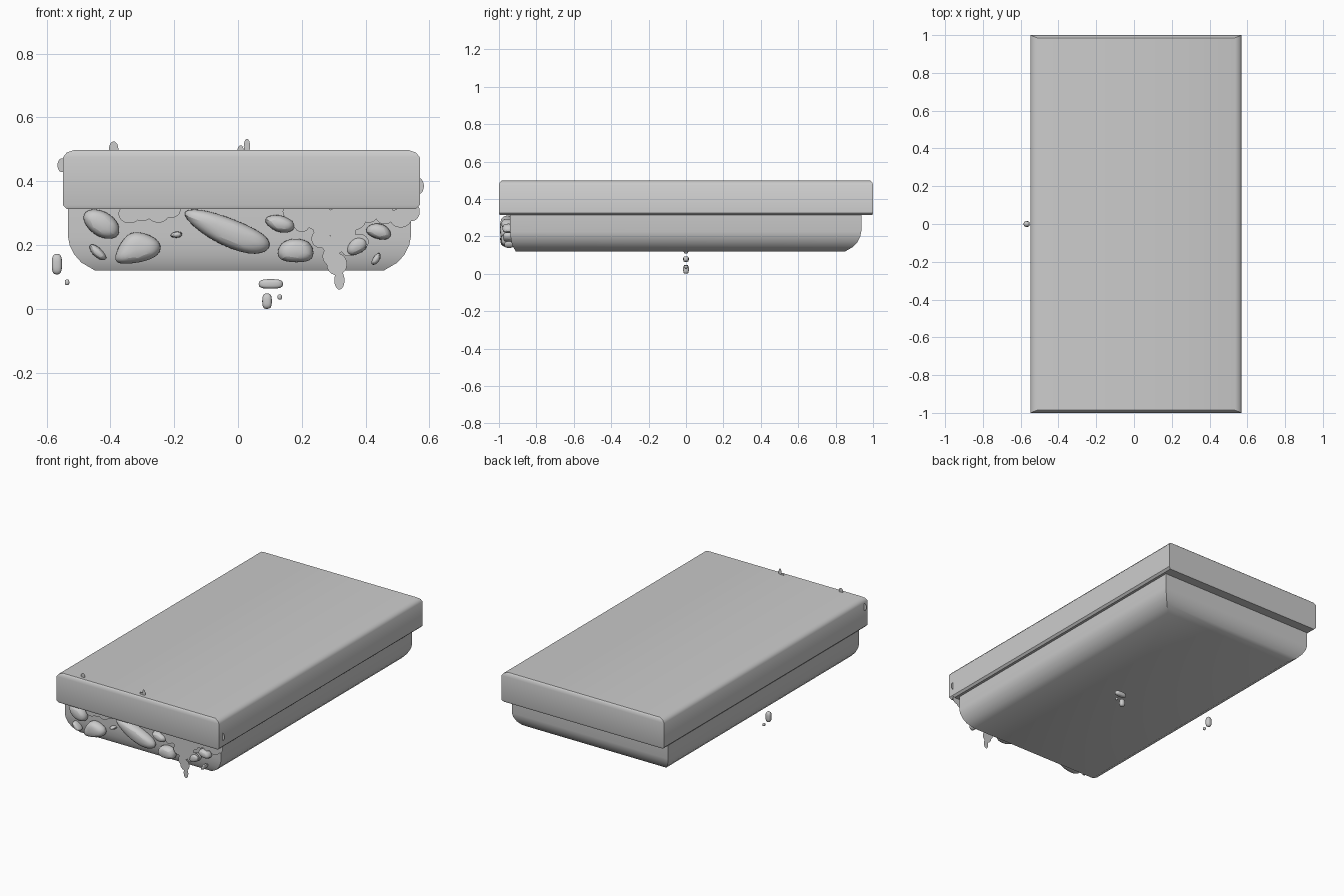
import bpy, bmesh, math, random
from mathutils import Vector

random.seed(4)


def make_object(name, bm, angle=40):
    bmesh.ops.recalc_face_normals(bm, faces=bm.faces)
    me = bpy.data.meshes.new(name)
    bm.to_mesh(me)
    bm.free()
    ob = bpy.data.objects.new(name, me)
    bpy.context.collection.objects.link(ob)
    bpy.ops.object.select_all(action='DESELECT')
    ob.select_set(True)
    bpy.context.view_layer.objects.active = ob
    bpy.ops.object.shade_smooth_by_angle(angle=math.radians(angle))
    return ob


def loft(bm, rings):
    """Skin a list of equal-length point rings and cap both ends."""
    loops = [[bm.verts.new(p) for p in r] for r in rings]
    n = len(loops[0])
    for a, b in zip(loops, loops[1:]):
        for i in range(n):
            bm.faces.new((a[i], a[(i + 1) % n], b[(i + 1) % n], b[i]))
    bm.faces.new(loops[0])
    bm.faces.new(loops[-1])


def rect(x0, x1, y0, y1, z):
    return [(x0, y0, z), (x1, y0, z), (x1, y1, z), (x0, y1, z)]


# top slab with a softened rim
bm = bmesh.new()
slab = [(.313, .012), (.325, 0), (.475, 0), (.49, .012), (.498, .035)]
loft(bm, [rect(-.549 + i, .57 - i, -1 + i * .4, 1 - i * .4, z) for z, i in slab])
make_object("top_slab", bm)

# earth body with rounded underside; the front stays steeper
bm = bmesh.new()
body = [(.33, 0), (.225, 0), (.20, .005), (.17, .02), (.145, .042), (.12, .085)]
loft(bm, [rect(-.533 + i, .542 - i, -.94 + i * .35, .937 - i, z) for z, i in body])
make_object("earth_body", bm)

# embedded stones on the front face: outlines in x, z (hundredths)
outlines = [
    [-49, 29, -46.5, 31.5, -41, 30.5, -37, 26.5, -37.5, 22, -43, 22, -47, 25],
    [-39, 16, -35.5, 23, -31.5, 24.5, -24, 21.5, -24.5, 16.5, -31, 14.5, -37.5, 14],
    [-47, 20.5, -44, 20, -40.5, 16, -42.5, 14.8, -46, 17],
    [-19, 30.5, -12, 31.5, -1, 28, 9.5, 23, 10, 18.5, 4, 16.5, -9, 21.5],
    [-22, 22.5, -20, 24.5, -17, 24, -18, 22],
    [7, 28.5, 13, 30, 18.5, 27, 17, 23.8, 11.5, 23.8],
    [12, 14.8, 12.8, 20, 16.3, 22.2, 23, 21.5, 24, 16, 21, 14.5],
    [33.5, 18.5, 36, 23, 40.8, 22.2, 40.8, 18.5, 35, 16],
    [39, 24, 42, 27.2, 47, 26.3, 48.6, 22.2, 44.5, 21.3],
    [41.5, 14.5, 43, 17.2, 45, 17.8, 44.5, 14.7, 42.3, 13.5],
]
for k, o in enumerate(outlines):
    pts = [Vector((o[i] / 100, 0, o[i + 1] / 100)) for i in range(0, len(o), 2)]
    c = sum(pts, Vector()) / len(pts)
    size = max((p - c).length for p in pts)
    out = min(.055, .02 + size * .4)
    rings = []
    for y, s in ((-.92, 1.0), (-.94 - out * .45, 1.1), (-.942 - out, .72)):
        rings.append([c + (p - c) * s + Vector((0, y, 0)) for p in pts])
    bm = bmesh.new()
    loft(bm, rings)
    ob = make_object(f"front_stone_{k + 1}", bm, 60)
    ob.modifiers.new("round", 'SUBSURF').levels = 2
    ob.modifiers["round"].render_levels = 2

# loose pebbles falling below the slab: x, z, half width, half height
pebbles = [(-.568, .14, .016, .032), (-.536, .083, .007, .009),
           (.103, .078, .038, .015), (.091, .024, .015, .024), (.131, .037, .007, .008)]
for k, (x, z, rx, rz) in enumerate(pebbles):
    bm = bmesh.new()
    bmesh.ops.create_icosphere(bm, subdivisions=3, radius=1)
    ry = min(.015, max(rx, rz))
    for v in bm.verts:
        # squarish stone cross-section
        f = 1 / (sum(abs(a) ** 3 for a in v.co) ** (1 / 3))
        v.co = Vector((x + v.co.x * f * rx, v.co.y * f * ry, z + v.co.z * f * rz))
    make_object(f"falling_pebble_{k + 1}", bm, 60)

# hanging vines: flat overlapping leaves, x, z, half width, half height
leaves = [
    (-.34, .298, .035, .03), (-.30, .305, .035, .03), (-.25, .30, .035, .03), (-.21, .31, .03, .025),
    (.17, .305, .03, .03), (.20, .28, .03, .04), (.25, .29, .045, .045), (.31, .27, .05, .045),
    (.27, .25, .035, .025), (.34, .245, .03, .03), (.36, .29, .045, .045), (.41, .30, .03, .03),
    (.26, .22, .03, .03), (.30, .20, .037, .03), (.345, .20, .025, .035), (.38, .21, .03, .025),
    (.29, .165, .025, .03), (.31, .14, .032, .035), (.318, .09, .016, .03),
    (.46, .295, .03, .03), (.51, .285, .035, .03), (.545, .305, .025, .03),
    (.565, .385, .018, .026), (-.552, .45, .014, .022),
    (-.39, .50, .015, .025), (.008, .495, .01, .018), (.028, .51, .01, .023),
]
bm = bmesh.new()
for x, z, rx, rz in leaves:
    y = -.962 - random.uniform(0, .004)
    bm.faces.new([bm.verts.new((x + rx * math.cos(t), y, z + rz * math.sin(t)))
                  for t in (i * math.tau / 18 for i in range(18))])
make_object("vine_leaves", bm)
